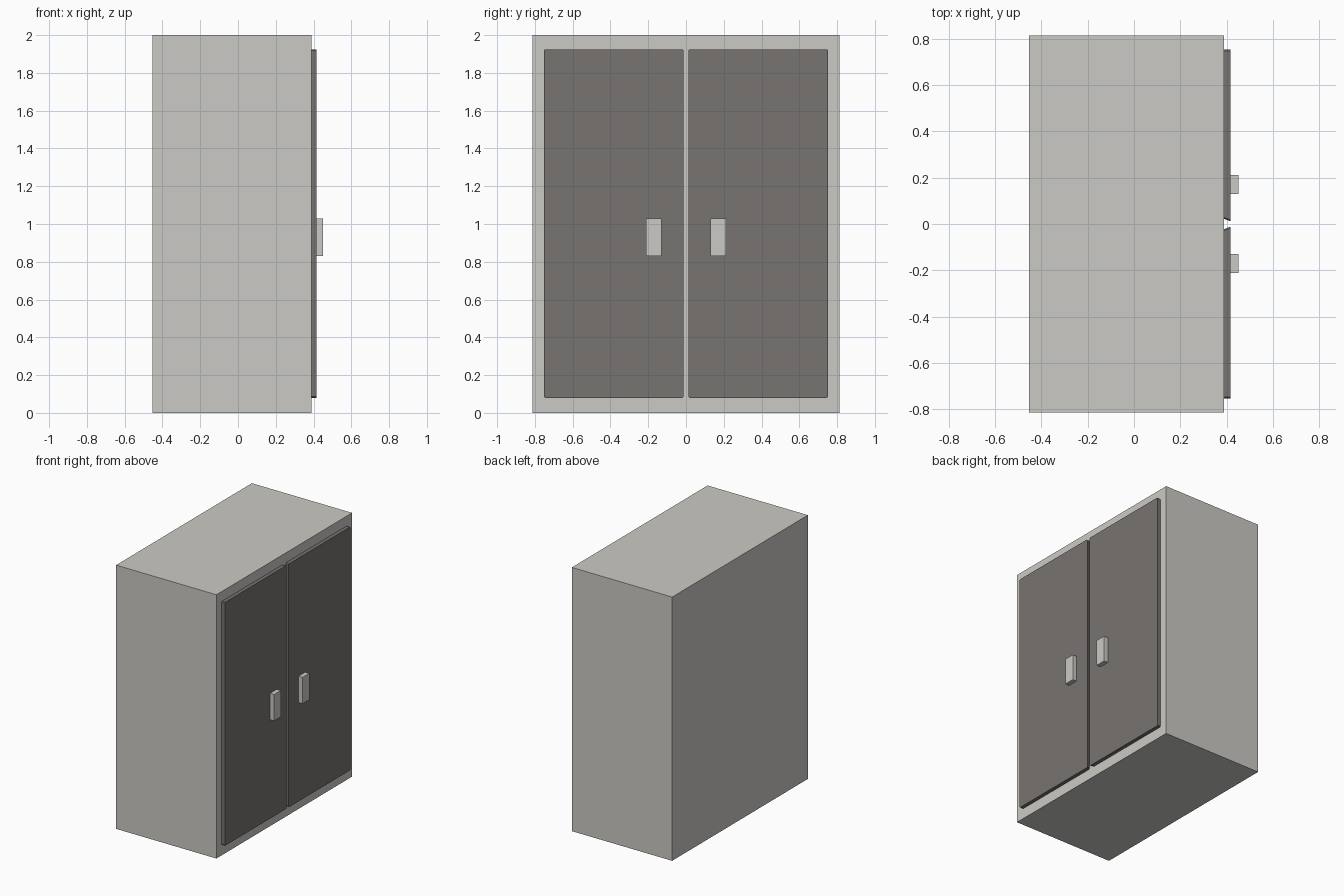
import bpy, bmesh

if "Cube" in bpy.data.objects:
    bpy.data.objects.remove(bpy.data.objects["Cube"])


def material(name, rgb):
    m = bpy.data.materials.new(name)
    m.diffuse_color = (*rgb, 1.0)
    m.use_nodes = True
    m.node_tree.nodes["Principled BSDF"].inputs["Base Color"].default_value = m.diffuse_color
    return m


LIGHT = material("light_grey", (0.60, 0.59, 0.555))
DARK = material("dark_grey", (0.185, 0.172, 0.166))


def box(name, x, y, z, mat, shape=None):
    """Box spanning the given (min, max) ranges, with optional bmesh edit."""
    bm = bmesh.new()
    bmesh.ops.create_cube(bm, size=1)
    for v in bm.verts:
        v.co = [r[0] if c < 0 else r[1] for c, r in zip(v.co, (x, y, z))]
    if shape:
        shape(bm)
    bmesh.ops.recalc_face_normals(bm, faces=bm.faces)
    me = bpy.data.meshes.new(name)
    bm.to_mesh(me)
    bm.free()
    me.materials.append(mat)
    ob = bpy.data.objects.new(name, me)
    bpy.context.collection.objects.link(ob)
    return ob


def door_shape(bm):
    # slant the meeting edge, then clip the tiny corners
    for v in bm.verts:
        if abs(v.co.y) < 0.1 and v.co.x < 0.4:
            v.co.y *= 0.022 / 0.012
    corners = [e for e in bm.edges
               if abs(e.verts[0].co.x - e.verts[1].co.x) > 0.01]
    bmesh.ops.bevel(bm, geom=corners, offset=0.006, segments=1,
                    affect='EDGES')


# cabinet body
box("cabinet_body", (-0.453, 0.388), (-0.813, 0.813), (0, 2), LIGHT)

# doors and handles, mirrored left to right
for side, s in (("left", -1), ("right", 1)):
    box(side + "_door", (0.388, 0.416), sorted((s * 0.012, s * 0.752)),
        (0.08, 1.925), DARK, door_shape)
    box(side + "_handle", (0.416, 0.45), sorted((s * 0.13, s * 0.211)),
        (0.83, 1.03), LIGHT)
